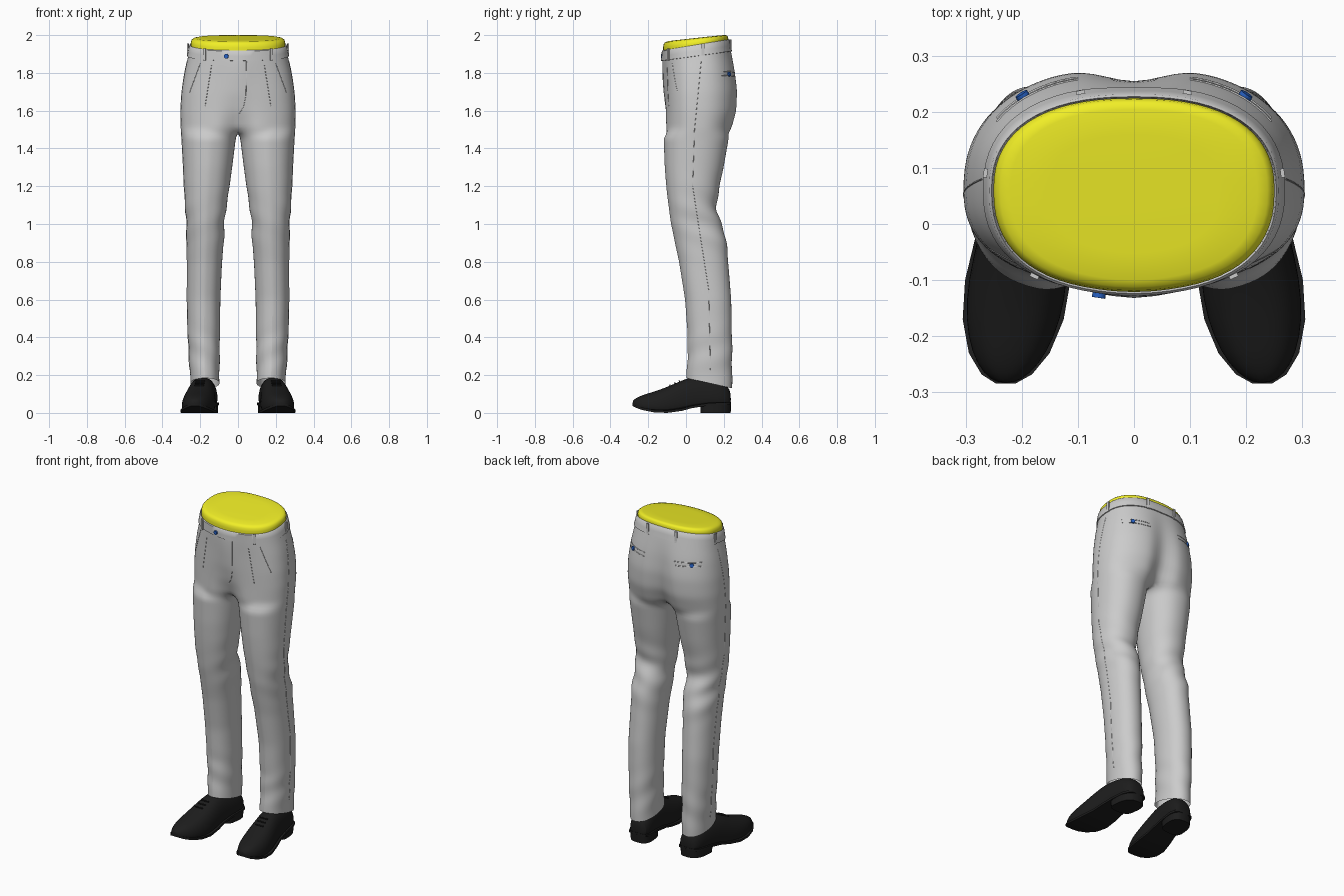
import bpy, bmesh, math
from mathutils import Vector
from mathutils.bvhtree import BVHTree

if "Cube" in bpy.data.objects:
    bpy.data.objects.remove(bpy.data.objects["Cube"])


def material(name, rgb):
    m = bpy.data.materials.new(name)
    m.diffuse_color = (*rgb, 1)
    m.use_nodes = True
    m.node_tree.nodes["Principled BSDF"].inputs["Base Color"].default_value = m.diffuse_color
    return m


BLACK = material("black leather", (0.012, 0.012, 0.012))
YELLOW = material("yellow", (0.88, 0.86, 0.02))
BLUE = material("blue", (0.02, 0.12, 0.55))


def lerp_table(table, z):
    if z <= table[0][0]:
        return table[0][1:]
    for a, b in zip(table, table[1:]):
        if z <= b[0]:
            f = (z - a[0]) / (b[0] - a[0])
            return [p + (q - p) * f for p, q in zip(a[1:], b[1:])]
    return table[-1][1:]


def spow(v, p):
    return math.copysign(abs(v) ** p, v)


def make_object(name, verts, faces, mat=None):
    me = bpy.data.meshes.new(name)
    me.from_pydata([tuple(v) for v in verts], [], faces)
    bm = bmesh.new()
    bm.from_mesh(me)
    bmesh.ops.recalc_face_normals(bm, faces=bm.faces)
    bm.to_mesh(me)
    bm.free()
    ob = bpy.data.objects.new(name, me)
    bpy.context.collection.objects.link(ob)
    if mat:
        me.materials.append(mat)
    bpy.ops.object.select_all(action='DESELECT')
    ob.select_set(True)
    bpy.context.view_layer.objects.active = ob
    bpy.ops.object.shade_smooth_by_angle(angle=math.radians(40))
    return ob


def loft(name, rings, mat=None, caps=True):
    n = len(rings[0])
    faces = [(r * n + k, r * n + (k + 1) % n, (r + 1) * n + (k + 1) % n, (r + 1) * n + k)
             for r in range(len(rings) - 1) for k in range(n)]
    if caps:
        faces += [tuple(range(n)), tuple(range((len(rings) - 1) * n, len(rings) * n))]
    return make_object(name, [v for r in rings for v in r], faces, mat)


# Trouser sections. Leg: z, inner x, outer x, front y, back y
LEG = [(0.157, .098, .252, .004, .245), (0.25, .098, .257, .010, .245), (0.4, .095, .266, .012, .244),
       (0.6, .093, .271, -.002, .240), (0.8, .084, .270, -.034, .224), (0.93, .072, .273, -.062, .214),
       (1.0, .073, .273, -.076, .186), (1.08, .062, .279, -.088, .160), (1.2, .044, .287, -.102, .178),
       (1.3, .030, .291, -.110, .200), (1.46, .010, .300, -.116, .228)]
# Seat: z, half width, front y, back y, centre front shift, centre back shift
SEAT = [(1.5, .303, -.115, .250, .055, -.065), (1.6, .305, -.113, .278, .012, -.045),
        (1.7, .299, -.114, .281, -.006, -.030), (1.8, .284, -.115, .264, -.012, -.014),
        (1.87, .268, -.118, .246, -.010, -.004), (1.945, .253, -.120, .226, -.003, 0)]
TOP, CY, K = 1.945, 0.06, 26


def seat_point(t, z, off=0.0):
    w, f, b, df, db = lerp_table(SEAT, z)
    x = (w + off) * spow(max(math.sin(abs(t)), 0), .84) * (1 if t >= 0 else -1)
    c = spow(math.cos(t), .84)
    y = CY - (CY - f + off) * c if c > 0 else CY - (b - CY + off) * c
    y += math.exp(-(x / .06) ** 2) * (df if c > 0 else db)
    tilt = max(0, min(1, (z - 1.6) / .345))
    return Vector((x, y, z + tilt * .028 * (y - .05) / .17))


def leg_point(phi, z):
    xi, xo, f, b = lerp_table(LEG, z)
    cx, cy, a, h = (xi + xo) / 2, (f + b) / 2, (xo - xi) / 2, (b - f) / 2
    # folds behind the knee and at the break above the shoe, pressed crease in front
    fold = .007 * math.exp(-((z - 1.02) / .14) ** 2) * math.sin(45 * z + 2 * phi) * (.55 - .45 * math.cos(phi))
    fold += .003 * math.exp(-((z - .3) / .12) ** 2) * math.sin(40 * z - 2 * phi)
    crease = .005 if abs(phi) < .01 else 0
    x = cx + (a + fold) * spow(math.sin(phi), .93)
    y = cy - (h + fold + crease) * spow(math.cos(phi), .93)
    return Vector((x, y, z - .027 * (y - cy) / h * max(0, 1 - (z - .157) / .3)))


# Trousers: closed leg rings, a saddle ring at the crotch, open rings above, mirrored
N = 30
verts, faces = [], []
leg_zs = [.157 + (1.46 - .157) * i / 43 for i in range(44)]
for z in leg_zs:
    verts += [leg_point(math.radians(-60 + 12 * k), z) for k in range(N)]
seat_arc = [math.pi * k / (K - 1) for k in range(K)]
crotch = [seat_point(t, 1.5) for t in seat_arc]
crotch[0].x = crotch[-1].x = 0
verts += crotch
for j in range(1, 5):
    p = crotch[-1].lerp(crotch[0], j / 5)
    p.z -= .018 * math.sin(math.pi * j / 5)
    verts.append(p)
for r in range(len(leg_zs)):
    faces += [(r * N + k, r * N + (k + 1) % N, (r + 1) * N + (k + 1) % N, (r + 1) * N + k) for k in range(N)]
prev = len(leg_zs) * N
for i in range(1, 15):
    row = [seat_point(t, 1.5 + (TOP - 1.5) * i / 14) for t in seat_arc]
    row[0].x = row[-1].x = 0
    cur = len(verts)
    verts += row
    faces += [(prev + k, prev + k + 1, cur + k + 1, cur + k) for k in range(K - 1)]
    prev = cur
trousers = make_object("trousers", verts, faces)
trousers.data.shade_smooth()
mir = trousers.modifiers.new("mirror", 'MIRROR')
mir.use_clip = True
sub = trousers.modifiers.new("smooth", 'SUBSURF')
sub.levels = sub.render_levels = 1

# Waistband, folded over at the top edge
around = [-math.pi + 2 * math.pi * k / 64 for k in range(64)]
band = loft("waistband", [[seat_point(t, z, o) for t in around] for z, o in
            ((1.888, 0), (1.889, .005), (1.915, .005), (1.944, .005), (1.948, .001), (1.935, -.006))], caps=False)

# Yellow waist plug with a rounded rim
plug_rings = []
for dz, s, slope in ((-.09, .97, .15), (-.01, .985, .15), (.012, .99, .13), (.027, .975, .12),
                     (.035, .94, .115), (.039, .87, .11), (.040, .6, .11)):
    ring = []
    for t in around:
        p = seat_point(t, TOP)
        x, y = p.x * s, .055 + (p.y - .055) * s
        ring.append((x, y, TOP + dz + slope * (y - .055)))
    plug_rings.append(ring)
loft("waist_plug", plug_rings, YELLOW)

# Surface lookups for the sewn details
bpy.context.view_layer.update()
deps = bpy.context.evaluated_depsgraph_get()
cloth, belt = BVHTree.FromObject(trousers, deps), BVHTree.FromObject(band, deps)


def hit(tree, origin, direction):
    loc, nor, _, _ = tree.ray_cast(Vector(origin), Vector(direction))
    if nor is not None and nor.dot(Vector(direction)) > 0:
        nor = -nor
    return loc, nor


def seam(name, pts, direction, radius=.0016, steps=10):
    d, line = Vector(direction), []
    pts = [Vector(p) for p in pts]
    for a, b in zip(pts, pts[1:]):
        for i in range(steps):
            loc, _ = hit(cloth, a.lerp(b, i / steps) - d, d)
            if loc:
                line.append(loc)
    cu = bpy.data.curves.new(name, 'CURVE')
    cu.dimensions, cu.bevel_depth, cu.bevel_resolution = '3D', radius, 0
    sp = cu.splines.new('POLY')
    sp.points.add(len(line) - 1)
    for q, p in zip(sp.points, line):
        q.co = (*p, 1)
    bpy.context.collection.objects.link(bpy.data.objects.new(name, cu))


def button(name, tree, origin, direction):
    loc, nor = hit(tree, origin, direction)
    bpy.ops.mesh.primitive_cylinder_add(vertices=16, radius=.012, depth=.01, location=loc + nor * .003,
                                        rotation=nor.to_track_quat('Z', 'Y').to_euler())
    bpy.context.object.name = name
    bpy.context.object.data.materials.append(BLUE)


FWD, BACK = (0, 1, 0), (0, -1, 0)
button("waist_button", belt, (-.062, -1, 1.888), FWD)
seam("fly_stitch", [(.045, 0, 1.86), (.042, 0, 1.68), (.03, 0, 1.62), (.004, 0, 1.58)], FWD)


# Shoe cross-sections: y, half width, bottom z, top z
SHOE = [(.238, .035, .05, .10), (.225, .056, .046, .14), (.19, .068, .045, .17), (.12, .070, .042, .19),
        (.03, .074, .028, .192), (-.02, .080, .014, .175), (-.10, .090, .003, .138), (-.17, .086, .006, .113),
        (-.23, .068, .018, .096), (-.268, .041, .031, .078), (-.284, .014, .040, .062)]


def shoe_x(y):
    return .172 - .117 * (y - .2)


def shoe(side, s):
    upper, sole = [], []
    for y, w, zb, zt in SHOE:
        zm, ring = zb + .25 * (zt - zb), []
        for k in range(20):
            a = 2 * math.pi * k / 20
            z = zm + ((zt - zm) * math.sin(a) if math.sin(a) > 0 else (zm - zb) * spow(math.sin(a), .4))
            ring.append((s * (shoe_x(y) + w * spow(math.cos(a), .75)), y, z))
        upper.append(ring)
        e = w + .004
        sole.append([(s * (shoe_x(y) + dx * e), y, max(0, zb - .003) + dz)
                     for dx, dz in ((-1, 0), (1, 0), (1, .013), (-1, .013))])
    up = loft(side + "_shoe_upper", upper, BLACK)
    m = up.modifiers.new("smooth", 'SUBSURF')
    m.levels = m.render_levels = 1
    loft(side + "_shoe_sole", sole, BLACK)
    heel = []
    for z, g in ((0, .97), (.05, 1)):
        ring = []
        for k in range(24):
            a = 2 * math.pi * k / 24
            c = math.sin(a)
            y = .157 + .082 * g * spow(c, .9 if c > 0 else .45)
            ring.append((s * (shoe_x(y) + .071 * g * spow(math.cos(a), .7)), y, z))
        heel.append(ring)
    loft(side + "_shoe_heel", heel, BLACK)
    # laces across the instep
    for y, z in ((-.035, .169), (-.06, .158), (-.085, .146)):
        bpy.ops.mesh.primitive_cylinder_add(vertices=8, radius=.004, depth=.05, location=(s * shoe_x(y), y, z),
                                            rotation=(0, math.pi / 2, 0))
        bpy.context.object.name = side + "_lace"
        bpy.context.object.data.materials.append(BLACK)


for side, s in (("left", 1), ("right", -1)):
    shoe(side, s)
    # seams, pockets and darts
    seam(side + "_side_seam", [(0, .08, 1.86), (0, .045, 1.5), (0, .035, 1.2), (0, .07, .97),
                               (0, .12, .65), (0, .13, .2)], (-s, 0, 0), steps=16)
    seam(side + "_dart", [(s * .14, 0, 1.84), (s * .178, 0, 1.6)], FWD)
    seam(side + "_front_pocket", [(s * .2, 0, 1.85), (s * .262, 0, 1.68)], FWD)
    for dz in (0, .022):
        seam(side + "_back_pocket_welt", [(s * .10, 0, 1.782 + dz), (s * .26, 0, 1.787 + dz)], BACK, .0025)
    button(side + "_pocket_button", cloth, (s * .197, 1, 1.793), BACK)
    # belt loops around the waistband
    for deg in (38, 97, 163):
        a = math.radians(deg)
        p = seat_point(a * s, 1.917)
        d = Vector((0, .055, p.z)) - Vector((p.x, p.y, p.z))
        loc, nor = hit(belt, p - d, d.normalized())
        nor.z = 0
        bpy.ops.mesh.primitive_cube_add(size=1, location=loc + nor * .003,
                                        rotation=(0, 0, math.atan2(nor.y, nor.x)))
        bpy.context.object.name = side + "_belt_loop"
        bpy.context.object.scale = (.007, .016, .064)
